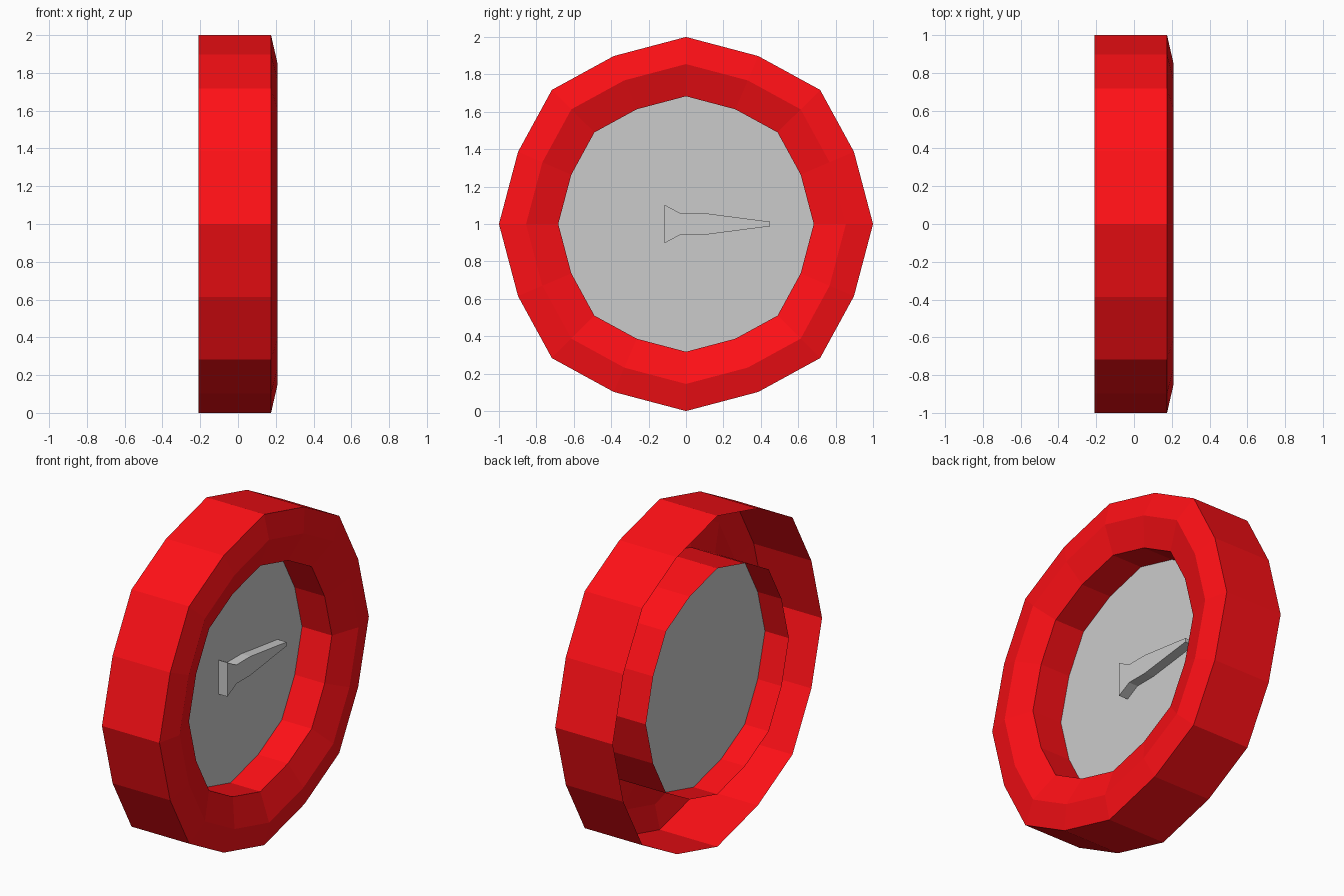
import bpy

if "Cube" in bpy.data.objects:
    bpy.data.objects.remove(bpy.data.objects["Cube"])

red = bpy.data.materials.new("red")
red.diffuse_color = (1.0, 0.005, 0.008, 1.0)
red.use_nodes = True
red.node_tree.nodes["Principled BSDF"].inputs["Base Color"].default_value = red.diffuse_color

# One quarter of the 16-sided outline, repeated by quarter turns
outline = [(1, 0), (0.898, 0.386), (0.717, 0.717), (0.386, 0.898)]
circle = []
for _ in range(4):
    circle += outline
    outline = [(-z, y) for y, z in outline]
N = len(circle)
FACE_X = -0.05


def make(name, verts, faces, material=None):
    mesh = bpy.data.meshes.new(name)
    mesh.from_pydata(verts, [], faces)
    mesh.update()
    ob = bpy.data.objects.new(name, mesh)
    bpy.context.collection.objects.link(ob)
    ob.location.z = 1.0
    if material:
        mesh.materials.append(material)
    return ob


def ring(x, r):
    return [(x, r * y, r * z) for y, z in circle]


# Case: thin shell with outer wall, bevelled lip and inner tube, open at the back
profile = [(-0.21, 1.0), (0.175, 1.0), (0.208, 0.855), (0.15, 0.683), (-0.21, 0.683)]
verts = [v for x, r in profile for v in ring(x, r)]
faces = []
for i in range(len(profile) - 1):
    for j in range(N):
        k = (j + 1) % N
        faces.append((i * N + j, i * N + k, (i + 1) * N + k, (i + 1) * N + j))
make("case", verts, faces, red)

# Dial face set inside the tube
make("dial_face", ring(FACE_X, 0.683), [tuple(range(N))])

# Pointer: symmetric outline raised from the dial
half = [(-0.115, 0.103), (-0.03, 0.057), (0.105, 0.057), (0.45, 0.012)]
shape = [(y, -z) for y, z in half] + half[::-1]
n = len(shape)
verts = [(x, y, z) for x in (FACE_X, FACE_X + 0.06) for y, z in shape]
faces = [(i, (i + 1) % n, n + (i + 1) % n, n + i) for i in range(n)]
faces.append(tuple(range(n, 2 * n)))
make("pointer", verts, faces)
